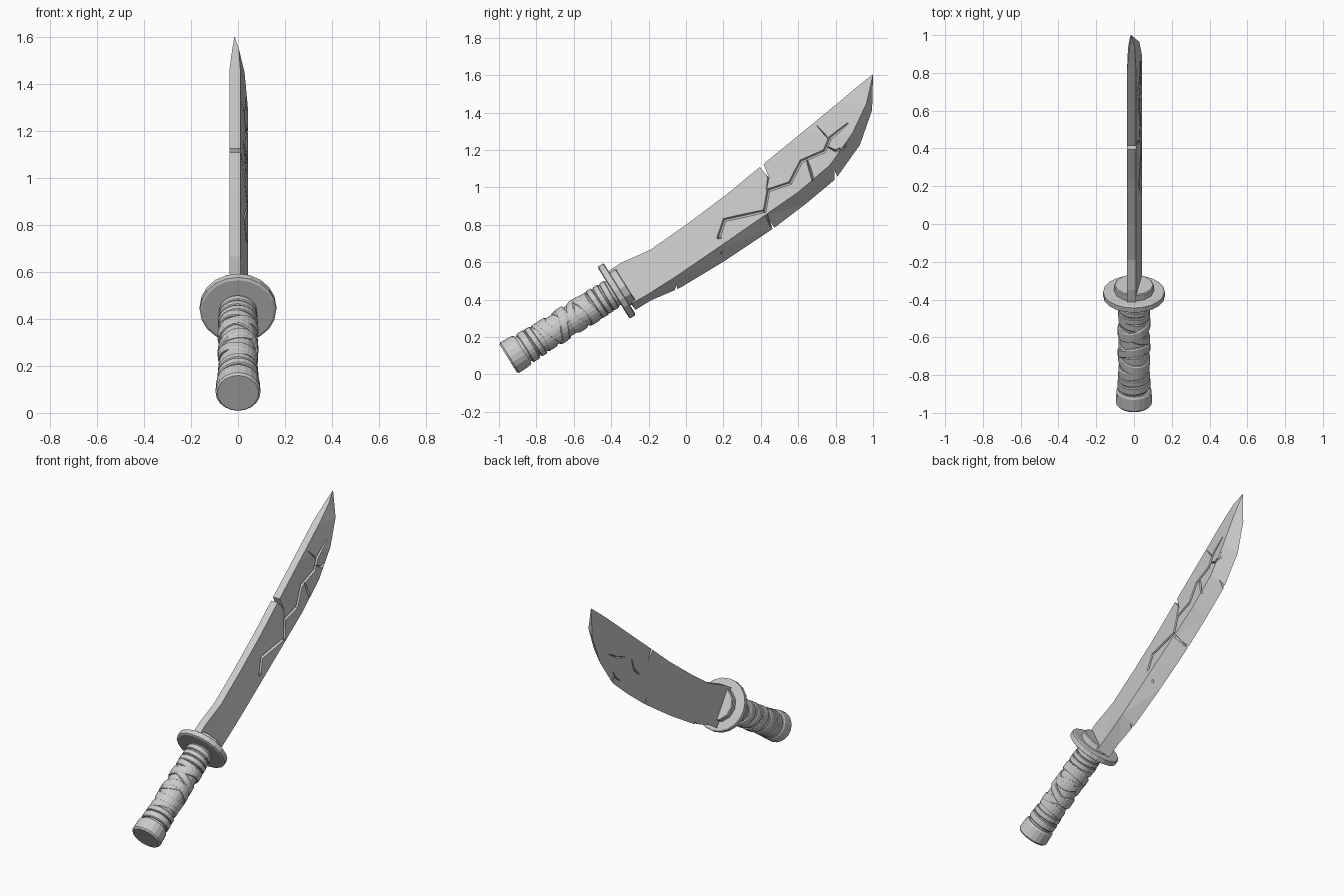
import bpy, bmesh, math
from mathutils import Matrix, Vector
from mathutils.bvhtree import BVHTree

cube = bpy.data.objects.get("Cube")
if cube:
    bpy.data.objects.remove(cube, do_unlink=True)

grey = bpy.data.materials.new("plain_grey")
grey.use_nodes = True
COLOUR = (0.6, 0.6, 0.6, 1)
grey.diffuse_color = COLOUR
grey.node_tree.nodes["Principled BSDF"].inputs["Base Color"].default_value = COLOUR

# Handle frame: local z runs from the pommel to the guard
AXIS = Matrix.Translation((0, -0.95, 0.085)) @ Matrix.Rotation(math.radians(-58), 4, 'X')


def make(name, bm, matrix=None):
    bmesh.ops.recalc_face_normals(bm, faces=bm.faces)
    if matrix:
        bm.transform(matrix)
    mesh = bpy.data.meshes.new(name)
    bm.to_mesh(mesh)
    mesh.materials.append(grey)
    obj = bpy.data.objects.new(name, mesh)
    bpy.context.collection.objects.link(obj)
    return obj


def bridge(bm, a, b):
    for i in range(len(a)):
        j = (i + 1) % len(a)
        bm.faces.new((a[i], a[j], b[j], b[i]))


def lathe(name, profile, sides):
    """Turn (height, radius) pairs about the handle axis, with fan caps."""
    bm = bmesh.new()
    rings = []
    for h, r in profile:
        rings.append([bm.verts.new((r * math.cos(t), r * math.sin(t), h))
                      for t in (math.tau * i / sides for i in range(sides))])
    for a, b in zip(rings, rings[1:]):
        bridge(bm, a, b)
    for ring, h in ((rings[0], profile[0][0]), (rings[-1], profile[-1][0])):
        c = bm.verts.new((0, 0, h))
        for i in range(sides):
            bm.faces.new((c, ring[i], ring[(i + 1) % sides]))
    return make(name, bm, AXIS)


def strap(name, h, tilt, phase, width, radius, sides=24):
    """A closed band around the handle, leaning by tilt."""
    bm = bmesh.new()
    section = ((-0.5, -0.016), (-0.5, -0.004), (-0.38, 0), (0.38, 0), (0.5, -0.004), (0.5, -0.016))
    loops = []
    for i in range(sides):
        t = math.tau * i / sides
        mid = h + tilt * math.cos(t - phase)
        loops.append([bm.verts.new(((radius + d) * math.cos(t), (radius + d) * math.sin(t), mid + k * width))
                      for k, d in section])
    for i in range(sides):
        bridge(bm, loops[i], loops[(i + 1) % sides])
    return make(name, bm, AXIS)


# Grip core, pommel and end rings
lathe("grip_core", [(0.05, 0.077), (0.67, 0.075)], 20)
lathe("pommel", [(0, 0.088), (0.01, 0.096), (0.08, 0.093), (0.092, 0.086)], 20)
for n, (h, w, r) in enumerate([(0.125, 0.045, 0.088), (0.172, 0.035, 0.086), (0.56, 0.035, 0.085),
                               (0.598, 0.032, 0.083), (0.636, 0.034, 0.082)]):
    strap(f"grip_ring_{n + 1}", h, 0.004, n, w, r)

# Leaning wraps crossing each other along the grip
for n, (h, tilt, phase, w) in enumerate([
        (0.225, 0.018, 0.4, 0.055), (0.285, 0.035, 2.0, 0.055), (0.335, 0.035, 5.2, 0.05),
        (0.385, 0.04, 1.2, 0.055), (0.435, 0.035, 3.6, 0.05), (0.48, 0.03, 0.6, 0.055),
        (0.525, 0.016, 2.6, 0.045)]):
    strap(f"grip_wrap_{n + 1}", h, tilt, phase, w, 0.083 + 0.002 * (n % 3))

# Guard and blade collar
lathe("guard", [(0.663, 0.152), (0.668, 0.163), (0.698, 0.163), (0.703, 0.155)], 20)
lathe("blade_collar", [(0.69, 0.105), (0.737, 0.105), (0.742, 0.1)], 12)

# Blade: (spine, bevel line, cutting edge) in side view, flat on one side
STATIONS = [
    ((-0.42, 0.55), (-0.29, 0.38), (-0.27, 0.345)),
    ((-0.35, 0.595), (-0.21, 0.425), (-0.19, 0.395)),
    ((-0.19, 0.667), (-0.06, 0.52), (-0.03, 0.464)),
    ((0, 0.8), (0.16, 0.67), (0.2, 0.603)),
    ((0.22, 0.965), (0.42, 0.85), (0.465, 0.779)),
    ((0.42, 1.13), (0.6, 0.975), (0.64, 0.912)),
    ((0.62, 1.293), (0.77, 1.12), (0.8, 1.045)),
    ((0.82, 1.458), (0.89, 1.29), (0.93, 1.227)),
    ((0.93, 1.55), (0.965, 1.45), (0.995, 1.413)),
]
bm = bmesh.new()
rows = []
for i, (sp, bv, ed) in enumerate(STATIONS):
    k = 0.65 if i == len(STATIONS) - 1 else 1
    rows.append([bm.verts.new(p) for p in (
        (-0.037 * k, *sp), (0.01 * k - 0.008 * (1 - k), *sp), (0.043 * k, *bv), (-0.032 * k, *ed))])
for a, b in zip(rows, rows[1:]):
    bridge(bm, a, b)
bm.faces.new(rows[0])
tip = bm.verts.new((-0.015, 1, 1.605))
for i in range(4):
    bm.faces.new((rows[-1][i], rows[-1][(i + 1) % 4], tip))
bmesh.ops.triangulate(bm, faces=bm.faces)
surface = BVHTree.FromBMesh(bm)
blade = make("blade", bm)


def carve(bm):
    cutter = make("blade_cutter", bm)
    cutter.hide_render = True
    mod = blade.modifiers.new("carve", 'BOOLEAN')
    mod.operation, mod.solver, mod.object = 'DIFFERENCE', 'EXACT', cutter
    bpy.context.view_layer.objects.active = blade
    bpy.ops.object.modifier_apply(modifier=mod.name)
    bpy.data.objects.remove(cutter, do_unlink=True)


def crack(path, width, side=1, depth=0.016):
    """Cut a tapering V groove that follows the blade face."""
    bm = bmesh.new()
    pts = [Vector(p) for p in path]
    loops, x = [], 0.03 * side
    for i, p in enumerate(pts):
        along = (pts[min(i + 1, len(pts) - 1)] - pts[max(i - 1, 0)]).normalized()
        across = Vector((-along.y, along.x))
        end = i in (0, len(pts) - 1)
        half = width * (0.25 if end else 0.5)
        hit = surface.ray_cast(Vector((0.3 * side, *p)), Vector((-side, 0, 0)))[0]
        x = hit.x if hit else x
        low = depth * (0.5 if end else 1)
        loops.append([bm.verts.new((x + 0.006 * side, *(p + across * half))),
                      bm.verts.new((x + 0.006 * side, *(p - across * half))),
                      bm.verts.new((x - low * side, *p))])
    for a, b in zip(loops, loops[1:]):
        bridge(bm, a, b)
    bm.faces.new(loops[0])
    bm.faces.new(loops[-1])
    carve(bm)


def notch(mouth, end, width):
    """Cut a wedge right through the blade."""
    bm = bmesh.new()
    a, b = Vector(mouth), Vector(end)
    d = (b - a).normalized()
    n = Vector((-d.y, d.x)) * width / 2
    ends = [[bm.verts.new((x, *p)) for p in (a + n, a - n, b)] for x in (-0.1, 0.1)]
    bridge(bm, *ends)
    for e in ends:
        bm.faces.new(e)
    carve(bm)


# Long branching crack on the bevelled side
crack([(0.19, 0.645), (0.176, 0.74), (0.205, 0.827), (0.31, 0.85), (0.42, 0.875), (0.44, 0.985),
       (0.556, 1.024), (0.615, 1.14), (0.74, 1.195), (0.77, 1.264), (0.866, 1.344)], 0.026)
crack([(0.41, 0.88), (0.435, 0.84), (0.455, 0.79)], 0.02)
crack([(0.645, 1.15), (0.665, 1.09), (0.68, 1.035)], 0.022)
crack([(0.75, 1.22), (0.8, 1.195), (0.85, 1.215), (0.86, 1.24)], 0.018)
crack([(0.7, 1.33), (0.74, 1.285), (0.765, 1.255)], 0.009)
crack([(0.42, 1.1), (0.44, 1.05), (0.43, 0.99)], 0.01)

# Short cracks on the flat side
crack([(0.53, 1.0), (0.58, 1.05), (0.61, 1.13)], 0.018, -1)
crack([(0.68, 1.17), (0.76, 1.2), (0.84, 1.25)], 0.014, -1)
crack([(0.72, 1.03), (0.77, 1.07), (0.8, 1.12)], 0.012, -1)

# Chips in the spine and cutting edge
notch((0.39, 1.14), (0.445, 1.05), 0.034)
notch((0.81, 1.02), (0.795, 1.09), 0.03)
notch((0.475, 0.765), (0.45, 0.82), 0.016)
notch((-0.055, 0.43), (-0.05, 0.475), 0.03)
